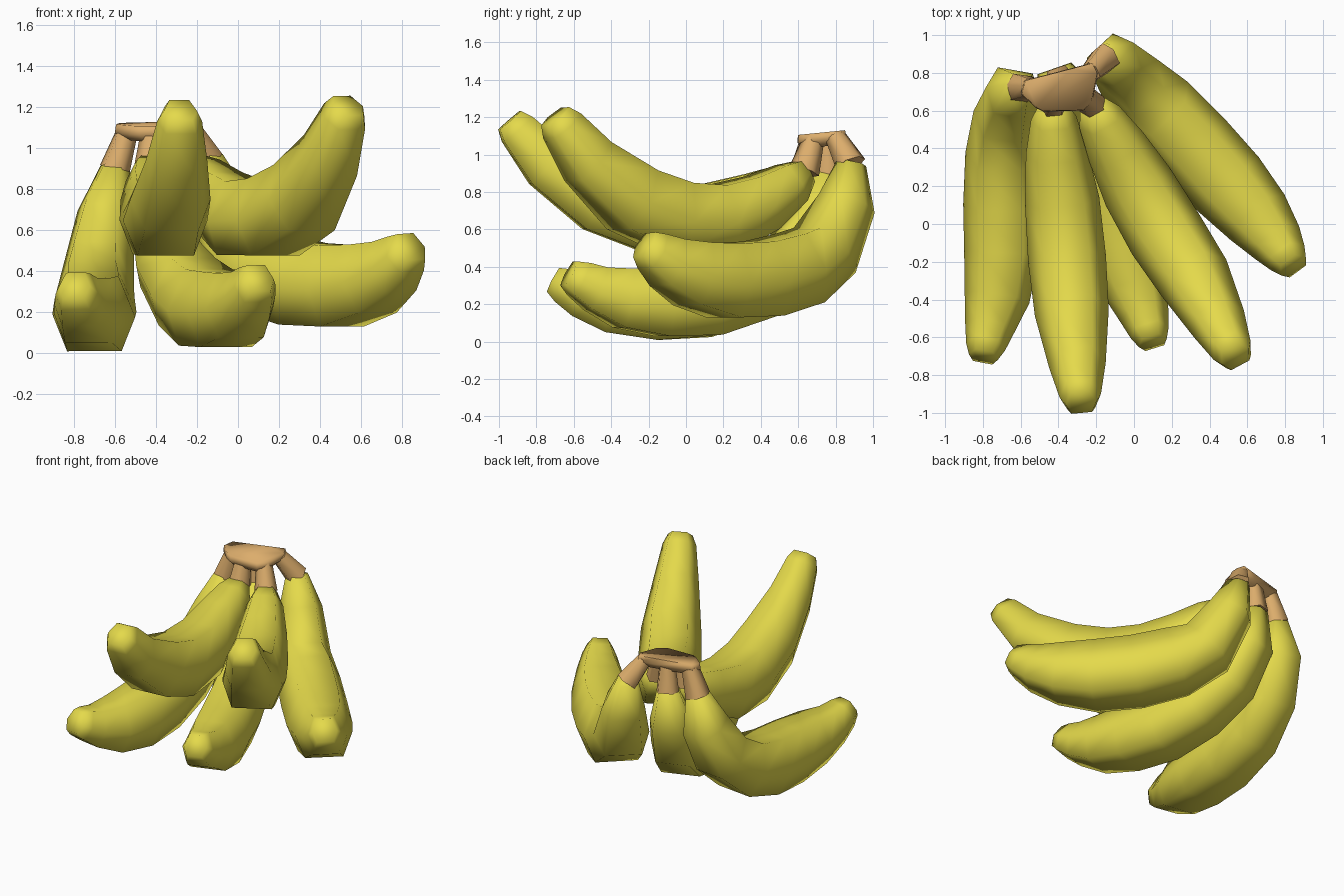
import bpy, bmesh
from mathutils import Vector

def material(name, color):
    m = bpy.data.materials.new(name)
    m.diffuse_color = color
    return m

yellow = material("yellow_peel", (0.78, 0.70, 0.07, 1))
brown = material("brown_stem", (0.72, 0.42, 0.15, 1))

# six-sided section, x = sideways, y = towards the inner curve
SECTION = [(-0.70, -0.98), (0.70, -0.98), (1.05, -0.1), (0.62, 0.95), (-0.62, 0.95), (-1.05, -0.1)]

def finish(bm, name, mat, angle):
    bmesh.ops.recalc_face_normals(bm, faces=bm.faces)
    me = bpy.data.meshes.new(name)
    bm.to_mesh(me)
    bm.free()
    ob = bpy.data.objects.new(name, me)
    bpy.context.collection.objects.link(ob)
    me.materials.append(mat)
    bpy.ops.object.select_all(action='DESELECT')
    ob.select_set(True)
    bpy.context.view_layer.objects.active = ob
    bpy.ops.object.shade_smooth_by_angle(angle=angle)
    return ob

def sweep(name, points, radii, side, mat):
    """Skin the section along a path lying in a vertical plane."""
    bm = bmesh.new()
    pts = [Vector(p) for p in points]
    rings = []
    for i, (p, r) in enumerate(zip(pts, radii)):
        t = (pts[min(i + 1, len(pts) - 1)] - pts[max(i - 1, 0)]).normalized()
        s = (side - t * side.dot(t)).normalized()
        up = s.cross(t)
        rings.append([bm.verts.new(p + s * x * r + up * y * r) for x, y in SECTION])
    for a, b in zip(rings, rings[1:]):
        for k in range(6):
            j = (k + 1) % 6
            bm.faces.new((a[k], a[j], b[j], b[k]))
    bm.faces.new(rings[0])
    bm.faces.new(rings[-1])
    return finish(bm, name, mat, 1.4)

# centre line of each banana from neck to tip, and where its neck meets the crown
LOW = [0.07, 0.135, 0.165, 0.185, 0.195, 0.19, 0.165, 0.125, 0.1]
WIDE = [0.07, 0.135, 0.175, 0.2, 0.207, 0.205, 0.178, 0.138, 0.105]
HIGH = [0.07, 0.115, 0.155, 0.188, 0.197, 0.187, 0.143, 0.105]
BANANAS = {
    "lower_left": ((-0.54, 0.72, 1.08), LOW, [
        (-0.60, 0.72, 0.90), (-0.645, 0.69, 0.68), (-0.68, 0.56, 0.44), (-0.70, 0.36, 0.29),
        (-0.70, 0.10, 0.215), (-0.70, -0.15, 0.195), (-0.725, -0.39, 0.21), (-0.765, -0.55, 0.25),
        (-0.785, -0.645, 0.30)]),
    "lower_middle": ((-0.38, 0.75, 1.08), LOW, [
        (-0.39, 0.76, 0.90), (-0.38, 0.71, 0.66), (-0.33, 0.57, 0.44), (-0.24, 0.37, 0.30),
        (-0.15, 0.12, 0.225), (-0.06, -0.12, 0.215), (0.005, -0.33, 0.235), (0.055, -0.48, 0.285),
        (0.082, -0.57, 0.335)]),
    "lower_right": ((-0.23, 0.80, 1.09), WIDE, [
        (-0.15, 0.88, 0.95), (-0.10, 0.855, 0.74), (0.00, 0.735, 0.49), (0.14, 0.60, 0.395),
        (0.32, 0.41, 0.34), (0.50, 0.21, 0.33), (0.65, 0.04, 0.365), (0.755, -0.095, 0.425),
        (0.81, -0.175, 0.485)]),
    "upper_left": ((-0.42, 0.66, 1.08), HIGH, [
        (-0.43, 0.63, 0.91), (-0.425, 0.555, 0.85), (-0.41, 0.38, 0.76), (-0.38, 0.12, 0.665),
        (-0.355, -0.18, 0.665), (-0.33, -0.46, 0.765), (-0.30, -0.74, 0.95), (-0.285, -0.90, 1.135)]),
    "upper_right": ((-0.27, 0.68, 1.08), HIGH, [
        (-0.22, 0.63, 0.91), (-0.18, 0.56, 0.85), (-0.09, 0.40, 0.745), (0.025, 0.19, 0.66),
        (0.165, -0.05, 0.665), (0.315, -0.28, 0.76), (0.445, -0.52, 0.965), (0.515, -0.66, 1.155)]),
}

for name, (root, radii, path) in BANANAS.items():
    pts = [Vector(p) for p in path]
    d = pts[-1] - pts[0]
    side = Vector((d.y, -d.x, 0)).normalized()
    # fruit, with a blunt chamfered tip
    tip = pts[-1] + (pts[-1] - pts[-2]).normalized() * 0.065
    sweep("banana_" + name, pts + [tip], radii + [radii[-1] * 0.74], side, yellow)
    # brown neck up to the crown
    start = pts[0] + (pts[1] - pts[0]) * 0.03
    sweep("neck_" + name, [root, start], [0.05, 0.072], side, brown)

# crown block joining the necks, tilted slightly up at the back
OUTLINE = [(-0.60, 0.69), (-0.52, 0.615), (-0.48, 0.595), (-0.27, 0.60), (-0.22, 0.65),
           (-0.19, 0.80), (-0.215, 0.855), (-0.33, 0.825), (-0.58, 0.76)]
bm = bmesh.new()
centre = Vector((-0.39, 0.72))
layers = []
for z, s in ((1.04, 0.8), (1.075, 1.0), (1.115, 0.97)):
    ring = []
    for p in OUTLINE:
        q = centre + (Vector(p) - centre) * s
        ring.append(bm.verts.new((q.x, q.y, z + 0.1 * (q.y - 0.7))))
    layers.append(ring)
n = len(OUTLINE)
for a, b in zip(layers, layers[1:]):
    for k in range(n):
        bm.faces.new((a[k], a[(k + 1) % n], b[(k + 1) % n], b[k]))
bm.faces.new(layers[0])
bm.faces.new(layers[-1])
finish(bm, "stem_crown", brown, 1.6)
